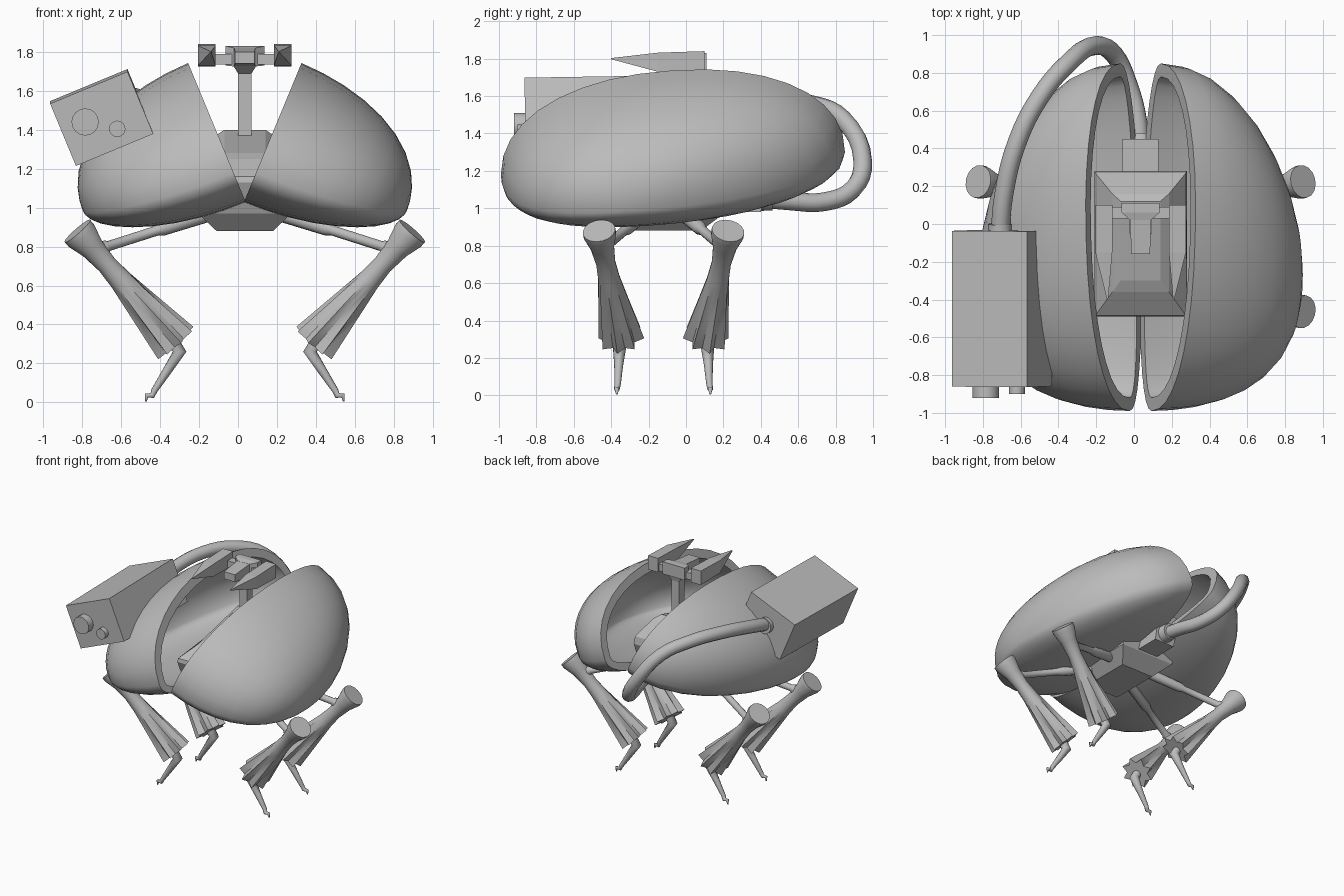
import bpy, bmesh
from math import sin, cos, pi, copysign, radians
from mathutils import Vector, Matrix

if "Cube" in bpy.data.objects:
    bpy.data.objects.remove(bpy.data.objects["Cube"], do_unlink=True)

C = 0.035            # x of the mirror plane
TILT = radians(22.5)  # opening angle of each shell

grey = bpy.data.materials.new("plain_grey")
grey.use_nodes = True
grey.diffuse_color = (0.5, 0.5, 0.5, 1)
grey.node_tree.nodes["Principled BSDF"].inputs["Base Color"].default_value = (0.5, 0.5, 0.5, 1)


def loft(name, rings, smooth=False):
    """Skin a list of equal rings and cap both ends."""
    bm = bmesh.new()
    loops = [[bm.verts.new(p) for p in ring] for ring in rings]
    n = len(loops[0])
    for a, b in zip(loops, loops[1:]):
        for i in range(n):
            j = (i + 1) % n
            bm.faces.new((a[i], a[j], b[j], b[i]))
    bm.faces.new(loops[0])
    bm.faces.new(loops[-1])
    bmesh.ops.recalc_face_normals(bm, faces=bm.faces)
    mesh = bpy.data.meshes.new(name)
    bm.to_mesh(mesh)
    bm.free()
    mesh.materials.append(grey)
    ob = bpy.data.objects.new(name, mesh)
    bpy.context.collection.objects.link(ob)
    if smooth:
        bpy.ops.object.select_all(action='DESELECT')
        ob.select_set(True)
        bpy.context.view_layer.objects.active = ob
        bpy.ops.object.shade_smooth_by_angle(angle=radians(40))
    return ob


def rect(hx, y0, y1, z0, z1=None, x=C):
    """Level or pitched rectangle; z0 at the front edge, z1 at the back."""
    z1 = z0 if z1 is None else z1
    return [(x - hx, y0, z0), (x + hx, y0, z0), (x + hx, y1, z1), (x - hx, y1, z1)]


def panel(x, hx, y, z0, z1):
    """Upright rectangle facing the front."""
    return [(x - hx, y, z0), (x + hx, y, z0), (x + hx, y, z1), (x - hx, y, z1)]


def turned(name, start, end, stations, sides=16, flute=0.0):
    """Turned part along an axis; stations are (position, radius, flute share)."""
    a, b = Vector(start), Vector(end)
    rot = (b - a).to_track_quat('Z', 'Y')
    rings = []
    for t, r, f in stations:
        rings.append([a.lerp(b, t) + rot @ Vector((cos(k) * q, sin(k) * q, 0))
                      for i in range(sides)
                      for k in [2 * pi * i / sides]
                      for q in [r * (1 - flute * f * (i % 2))]])
    return loft(name, rings, True)


def tube(name, points, radius, scales=None, kind='BEZIER'):
    cu = bpy.data.curves.new(name, 'CURVE')
    cu.dimensions = '3D'
    cu.bevel_depth = radius
    cu.bevel_resolution = 3
    cu.resolution_u = 4
    cu.use_fill_caps = True
    sp = cu.splines.new(kind)
    pts = sp.bezier_points if kind == 'BEZIER' else sp.points
    pts.add(len(points) - 1)
    for i, (p, co) in enumerate(zip(pts, points)):
        if kind == 'BEZIER':
            p.co = co
            p.handle_left_type = p.handle_right_type = 'AUTO'
        else:
            p.co = (*co, 1)
        p.radius = scales[i] if scales else 1
    sp.use_smooth = True
    cu.materials.append(grey)
    ob = bpy.data.objects.new(name, cu)
    bpy.context.collection.objects.link(ob)


# Hollow shell halves, hinged open at the bottom: shallow below, domed above
def shell_ring(side, phi, inset):
    depth = sin(phi)
    n = (0.79 - inset) * depth
    ring = []
    for i in range(36):
        k = 2 * pi * i / 36
        cy, su = (copysign(abs(v) ** 0.92, v) * cos(phi) for v in (cos(k), sin(k)))
        height = 0.54 if su > 0 else 0.215
        y = -0.07 + (0.92 - inset) * cy - 0.25 * depth ** 2
        u = 0.215 + (height - inset) * su + 0.065 * cy + 0.05 * depth ** 2
        ring.append((C + side * (sin(TILT) * u + cos(TILT) * n), y,
                     1.04 + cos(TILT) * u - sin(TILT) * n))
    return ring


steps = [radians(a) for a in (0, 9, 18, 28, 38, 48, 58, 68, 77, 84, 88.5)]
for side, label in ((1, "left"), (-1, "right")):
    loft(label + "_shell",
         [shell_ring(side, a, 0.07) for a in reversed(steps)]
         + [shell_ring(side, a, 0) for a in steps], True)

# Cockpit hull, with belly, nose and sloping deck
loft("hull", [rect(0.145, -0.33, 0.08, 0.88), rect(0.24, -0.42, 0.2, 0.97),
              rect(0.245, -0.49, 0.28, 1.13, 1.18),
              rect(0.24, -0.485, 0.27, 1.16, 1.24),
              rect(0.15, -0.36, 0.16, 1.25, 1.37),
              rect(0.105, -0.3, 0.12, 1.28, 1.4)])
loft("rear_bracket", [rect(0.09, 0.18, 0.4, 0.98), rect(0.095, 0.2, 0.45, 1.2)])

# Mast with sensor head and two pointed prongs
loft("mast", [rect(0.035, 0.02, 0.09, 1.3), rect(0.035, 0.02, 0.09, 1.74)])
loft("head_neck", [rect(0.035, 0.0, 0.09, 1.69), rect(0.06, -0.05, 0.1, 1.73)])
loft("head_back", [panel(C, 0.1, 0.11, 1.73, 1.83), panel(C, 0.1, 0.06, 1.73, 1.83),
                   panel(C, 0.055, 0.02, 1.725, 1.82)])
loft("head_snout", [panel(C, 0.055, 0.03, 1.72, 1.82), panel(C, 0.05, -0.16, 1.74, 1.8)])
loft("crossbar", [panel(C, 0.16, 0.09, 1.735, 1.79), panel(C, 0.16, 0.03, 1.735, 1.79)])
for side, label in ((1, "left"), (-1, "right")):
    loft(label + "_prong", [panel(C + side * 0.195, 0.045, 0.1, 1.725, 1.84),
                            panel(C + side * 0.195, 0.045, -0.15, 1.73, 1.832),
                            panel(C + side * 0.175, 0.003, -0.4, 1.797, 1.803)])

# Equipment box resting on the right shell, with two front knobs
box = loft("side_box", [panel(0, 0.215, -0.86, -0.173, 0.173),
                        panel(0, 0.215, -0.035, -0.173, 0.173)])
box.matrix_world = (Matrix.Translation((-0.7, 0, 1.47)) @ Matrix.Rotation(0.016, 4, 'X')
                    @ Matrix.Rotation(-TILT, 4, 'Y'))
for name, x, z, r, y in (("large_knob", -0.785, 1.44, 0.07, -0.92),
                         ("small_knob", -0.62, 1.405, 0.042, -0.9)):
    turned(name, (x, -0.8, z), (x, y, z), ((0, r, 0), (1, r, 0)))

# Hose looping from the box round to the hull
tube("hose", [(-0.71, -0.06, 1.48), (-0.69, 0.15, 1.53), (-0.62, 0.43, 1.57),
              (-0.5, 0.67, 1.555), (-0.36, 0.84, 1.475), (-0.2, 0.945, 1.25),
              (-0.1, 0.89, 1.1), (-0.03, 0.74, 1.035), (0.02, 0.55, 1.04),
              (C, 0.35, 1.06)], 0.05)
turned("box_collar", (-0.71, -0.05, 1.48), (-0.71, 0.0, 1.485), ((0, 0.062, 0), (1, 0.062, 0)))
turned("hull_collar", (C, 0.4, 1.06), (C, 0.47, 1.05), ((0, 0.075, 0), (1, 0.062, 0)))

# Four legs, mirrored left-right and front-back
for sx, lr in ((1, "left"), (-1, "right")):
    for sy, fb in ((1, "rear"), (-1, "front")):
        tag = f"{fb}_{lr}_"

        def at(x, y, z):
            return (C + sx * x, -0.12 + sy * y, z)

        turned(tag + "leg", at(0.86, 0.345, 0.88), at(0.355, 0.225, 0.305),
               ((0, 0.088, 0), (0.04, 0.088, 0), (0.15, 0.064, 0), (0.3, 0.052, 0),
                (0.44, 0.06, 0.1), (0.7, 0.09, 0.7), (1, 0.125, 1)),
               sides=16, flute=0.33)
        turned(tag + "strut", at(0.16, 0.1, 0.975), at(0.74, 0.315, 0.79),
               ((0, 0.04, 0), (0.45, 0.036, 0), (0.5, 0.026, 0), (0.93, 0.026, 0),
                (0.95, 0.034, 0), (1, 0.034, 0)), sides=12)
        tube(tag + "claw", [at(0.4, 0.24, 0.36), at(0.335, 0.235, 0.26), at(0.4, 0.24, 0.16),
                            at(0.465, 0.245, 0.06), at(0.475, 0.25, 0.035),
                            at(0.505, 0.25, 0.035), at(0.508, 0.25, 0.004)],
             0.04, (0.9, 0.9, 0.6, 0.42, 0.4, 0.32, 0.1), 'POLY')
